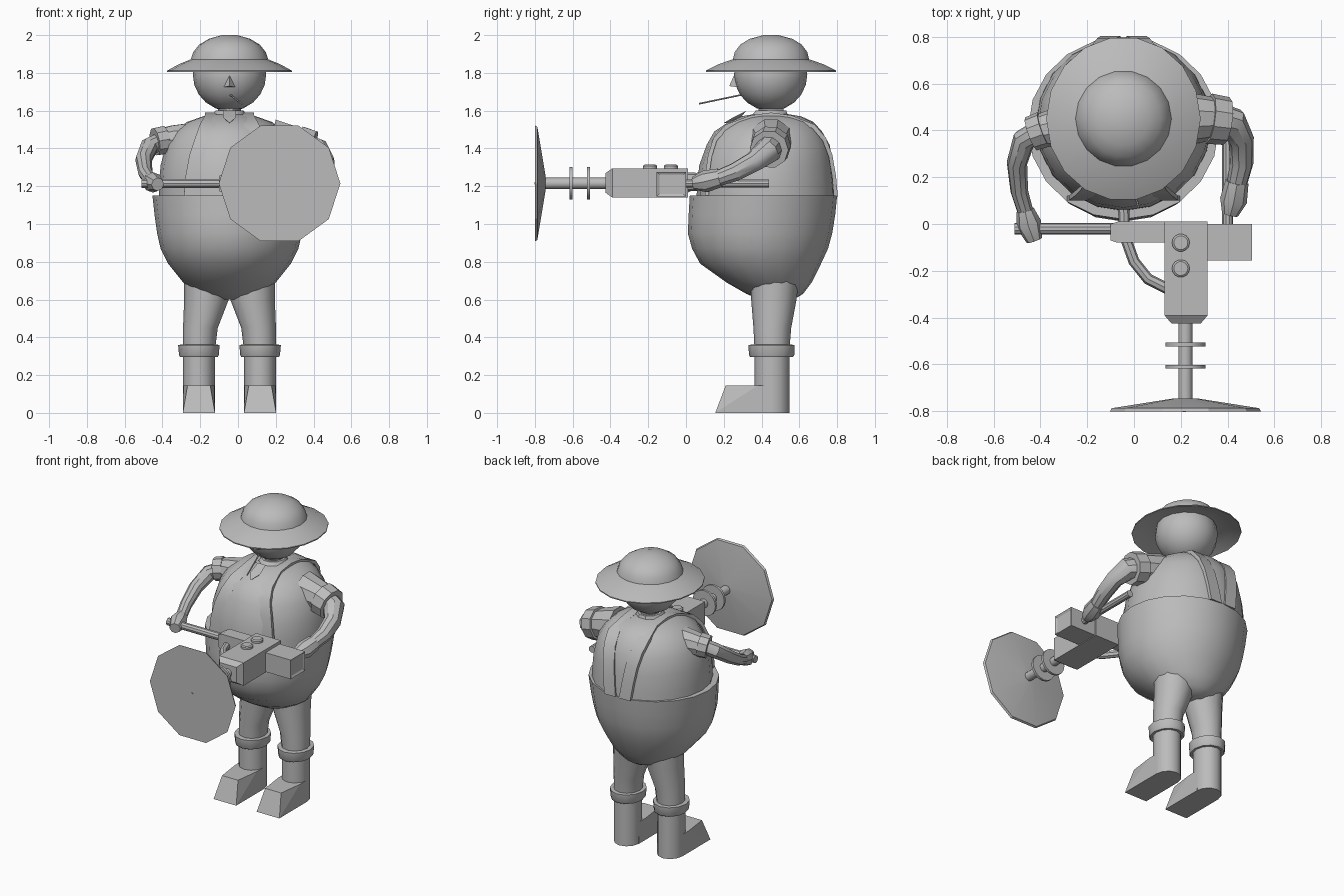
import bpy, bmesh, math
from mathutils import Vector

if "Cube" in bpy.data.objects:
    bpy.data.objects.remove(bpy.data.objects["Cube"])

grey = bpy.data.materials.new("warm_grey")
grey.diffuse_color = (0.5, 0.5, 0.5, 1)
grey.use_nodes = True
grey.node_tree.nodes["Principled BSDF"].inputs["Base Color"].default_value = grey.diffuse_color


def finish(name, bm, angle=35):
    bmesh.ops.recalc_face_normals(bm, faces=bm.faces)
    me = bpy.data.meshes.new(name)
    bm.to_mesh(me)
    bm.free()
    me.materials.append(grey)
    ob = bpy.data.objects.new(name, me)
    bpy.context.collection.objects.link(ob)
    bpy.ops.object.select_all(action='DESELECT')
    ob.select_set(True)
    bpy.context.view_layer.objects.active = ob
    if angle:
        bpy.ops.object.shade_smooth_by_angle(angle=math.radians(angle))
    return ob


def skin(name, loops, angle=35):
    """Bridge equal loops of points and cap both ends."""
    bm = bmesh.new()
    rows = [[bm.verts.new(p) for p in loop] for loop in loops]
    n = len(rows[0])
    for a, b in zip(rows, rows[1:]):
        for i in range(n):
            j = (i + 1) % n
            bm.faces.new((a[i], a[j], b[j], b[i]))
    bm.faces.new(rows[0])
    bm.faces.new(rows[-1])
    return finish(name, bm, angle)


def rings(name, prof, n=16, angle=35):
    """Stacked ellipses: z, centre x, centre y, radius x, radius y."""
    t = [2 * math.pi * i / n for i in range(n)]
    return skin(name, [[(cx + rx * math.cos(a), cy + ry * math.sin(a), z) for a in t]
                       for z, cx, cy, rx, ry in prof], angle)


def tube(name, pts, radii, n=10, angle=35):
    """Round tube along a path with a radius at each point."""
    pts = [Vector(p) for p in pts]
    loops, u, last = [], None, None
    for i, p in enumerate(pts):
        d = (pts[min(i + 1, len(pts) - 1)] - pts[max(i - 1, 0)]).normalized()
        if u is None:
            u = (Vector((1, 0, 0)) if abs(d.x) < 0.8 else Vector((0, 1, 0)))
            u = (u - d * u.dot(d)).normalized()
        else:
            u = last.rotation_difference(d) @ u
        v = d.cross(u)
        last = d
        loops.append([p + radii[i] * (u * math.cos(2 * math.pi * k / n) + v * math.sin(2 * math.pi * k / n))
                      for k in range(n)])
    return skin(name, loops, angle)


def hull(name, pts):
    bm = bmesh.new()
    for p in pts:
        bm.verts.new(p)
    bmesh.ops.convex_hull(bm, input=bm.verts[:])
    bmesh.ops.dissolve_limit(bm, angle_limit=0.01, verts=bm.verts[:], edges=bm.edges[:])
    return finish(name, bm, 0)


def box(name, x0, x1, y0, y1, z0, z1):
    return hull(name, [(x, y, z) for x in (x0, x1) for y in (y0, y1) for z in (z0, z1)])


CX = -0.045

# Trousers and shirt
rings("trousers", [(0.60, CX, .48, .06, .09), (0.63, CX, .47, .16, .15), (0.69, CX, .44, .245, .225),
                   (0.79, CX, .395, .325, .32), (0.87, CX, .392, .365, .36), (0.95, CX, .392, .383, .382),
                   (1.05, CX, .402, .397, .388), (1.15, CX, .41, .408, .39)], 20)
SHIRT = [(1.10, .425, .375, .37), (1.20, .425, .373, .367), (1.31, .425, .365, .355),
         (1.42, .435, .335, .325), (1.49, .435, .29, .285), (1.54, .45, .225, .225),
         (1.57, .45, .14, .16), (1.585, .45, .06, .07)]
rings("shirt", [(z, CX, cy, rx, ry) for z, cy, rx, ry in SHIRT], 20)


# Braces follow the shirt surface from front to back
def surface(z, dx, side):
    for (z0, c0, a0, b0), (z1, c1, a1, b1) in zip(SHIRT, SHIRT[1:]):
        if z0 <= z <= z1:
            f = (z - z0) / (z1 - z0)
            c, a, b = c0 + f * (c1 - c0), a0 + f * (a1 - a0), b0 + f * (b1 - b0)
            return c + side * (b * math.sqrt(max(0, 1 - (dx / a) ** 2)) + .014)


for s, label in ((-1, "right"), (1, "left")):
    path = []
    for z, dx in ((1.14, .2), (1.25, .19), (1.36, .17), (1.45, .14), (1.52, .115)):
        path.append((dx, surface(z, dx, -1), z + .006))
    path += [(.10, .34, 1.575), (.10, .45, 1.59), (.10, .56, 1.575)]
    for z, dx in ((1.52, .11), (1.45, .10), (1.36, .085), (1.25, .07), (1.14, .055)):
        path.append((dx, surface(z, dx, 1), z + .006))
    loops = []
    for i, (dx, y, z) in enumerate(path):
        w = .03 if 4 < i < 8 else .042
        ny, nz = (.45 - y) * .06, (1.2 - z) * .06
        loops.append([(CX + s * (dx + o), y + k * ny, z + k * nz)
                      for o, k in ((-w, 0), (w, 0), (w, 1), (-w, 1))])
    skin(label + "_brace", loops, 40)

# Neck, collar, tie, head
rings("neck", [(1.53, CX, .45, .06, .07), (1.66, CX, .45, .06, .07)], 10)
rings("collar", [(1.56, CX, .44, .10, .11), (1.60, CX, .45, .075, .085)], 10)
hull("tie", [(CX - .03, .32, 1.60), (CX + .03, .32, 1.60), (CX, .30, 1.585), (CX - .035, .25, 1.565),
             (CX + .035, .25, 1.565), (CX, .20, 1.535), (CX, .26, 1.53)])
rings("head", [(1.79 + .192 * math.sin(a), CX, .448, .194 * math.cos(a), .194 * math.cos(a))
               for a in [math.radians(d) for d in (-85, -68, -50, -33, -16, 0, 16, 33)]], 16, 50)
hull("nose", [(CX - .03, .27, 1.725), (CX + .03, .27, 1.725), (CX, .23, 1.73), (CX, .235, 1.745),
              (CX, .26, 1.80), (CX - .02, .29, 1.79), (CX + .02, .29, 1.79)])
tube("cigarette", [(-.04, .29, 1.683), (.02, .07, 1.637)], [.005, .005], 6)

# Hat: thin drooping brim and a round crown
rings("hat", [(1.85, CX, .45, .19, .195), (1.83, CX, .45, .27, .28), (1.805, CX, .45, .33, .35),
              (1.812, CX, .45, .33, .35), (1.845, CX, .45, .27, .285), (1.872, CX, .45, .205, .205),
              (1.91, CX, .45, .192, .195), (1.95, CX, .45, .16, .165), (1.98, CX, .45, .11, .115),
              (2.0, CX, .45, .04, .04)], 18, 45)

# Legs and boots
for cx, s, label in ((-.207, -1, "right"), (.117, 1, "left")):
    rings(label + "_leg", [(.33, cx, .455, .085, .092), (.45, cx - s * .008, .457, .092, .10),
                           (.60, cx - s * .04, .465, .118, .12), (.72, cx - s * .05, .47, .13, .13)], 12)
    rings(label + "_boot_cuff", [(.295, cx, .453, .10, .112), (.305, cx, .453, .105, .12),
                                 (.36, cx, .453, .11, .122), (.362, cx, .453, .085, .092)], 12)
    rings(label + "_boot_shaft", [(0, cx, .455, .085, .093), (.31, cx, .455, .085, .093)], 12)
    hull(label + "_boot_foot", [(cx + k * w, y, z) for k in (-1, 1) for w, y, z in (
        (.085, .155, 0), (.085, .46, 0), (.06, .21, .145), (.082, .38, .145), (.082, .46, .145))])

# Sleeves, arms and hands
tube("left_sleeve", [(.18, .45, 1.44), (.30, .45, 1.42), (.345, .45, 1.41)], [.12, .10, .09])
tube("left_sleeve_cuff", [(.32, .45, 1.415), (.395, .44, 1.395)], [.108, .103])
tube("left_arm", [(.34, .45, 1.41), (.42, .43, 1.385), (.458, .36, 1.33), (.46, .26, 1.275),
                  (.435, .15, 1.235)], [.075, .07, .055, .05, .042])
tube("left_hand", [(.44, .18, 1.245), (.425, .10, 1.225), (.41, .04, 1.215)], [.05, .058, .035], 8)
tube("right_sleeve", [(-.25, .42, 1.44), (-.35, .41, 1.445), (-.40, .40, 1.44)], [.10, .08, .07])
tube("right_sleeve_cuff", [(-.385, .405, 1.445), (-.44, .385, 1.435)], [.078, .075])
tube("right_arm", [(-.40, .40, 1.44), (-.47, .36, 1.41), (-.50, .26, 1.34), (-.49, .14, 1.27),
                   (-.46, .04, 1.225)], [.05, .05, .044, .038, .034])
tube("right_hand", [(-.465, .06, 1.235), (-.45, 0, 1.22), (-.425, -.07, 1.21)], [.038, .055, .035], 8)

# Machine body with tapered nose, side box and side arm
Z = 1.215
box("machine_body", .13, .315, -.39, .01, 1.14, 1.295)
hull("machine_nose", [(x, -.39, z) for x in (.13, .315) for z in (1.14, 1.295)] +
     [(x, -.425, z) for x in (.16, .285) for z in (1.165, 1.27)])
side = box("side_box", .315, .505, -.155, 0, 1.145, 1.275)
bm = bmesh.new()
bm.from_mesh(side.data)
bm.faces.ensure_lookup_table()
end = [f for f in bm.faces if f.normal.x > .9]
bmesh.ops.inset_region(bm, faces=end, thickness=.02, depth=-.008)
bm.to_mesh(side.data)
bm.free()
box("side_arm", -.07, .13, -.08, .01, 1.16, 1.27)
hull("side_arm_tip", [(-.07, y, z) for y in (-.08, .01) for z in (1.16, 1.27)] +
     [(-.10, y, z) for y in (-.07, 0) for z in (1.175, 1.255)])
for y in (-.08, -.19):
    tube("button", [(.20, y, 1.29), (.20, y, 1.308), (.20, y, 1.314)], [.038, .038, .03], 14)

# Handles and hose
tube("cross_handle", [(-.51, -.02, Z), (-.09, -.02, Z)], [.025, .025], 10)
tube("rear_handle", [(.40, 0, Z), (.40, .44, Z)], [.023, .023], 10)
tube("hose", [(-.045, .08, 1.2), (-.04, -.05, 1.2), (.0, -.16, 1.2), (.06, -.235, 1.2), (.15, -.28, 1.2)],
     [.024] * 5, 8)

# Front shaft, rings and ten-sided dish
tube("shaft", [(.22, -.42, Z), (.22, -.76, Z)], [.03, .03], 12)
for y in (-.515, -.61):
    tube("shaft_ring", [(.22, y - .008, Z), (.22, y + .008, Z)], [.086, .086], 16)
tube("dish", [(.22, -.745, Z), (.22, -.787, Z), (.22, -.80, Z)], [.05, .315, .322], 10, 20)
tube("dish_pin", [(.215, -.79, Z), (.215, -.803, Z)], [.008, .008], 6)
